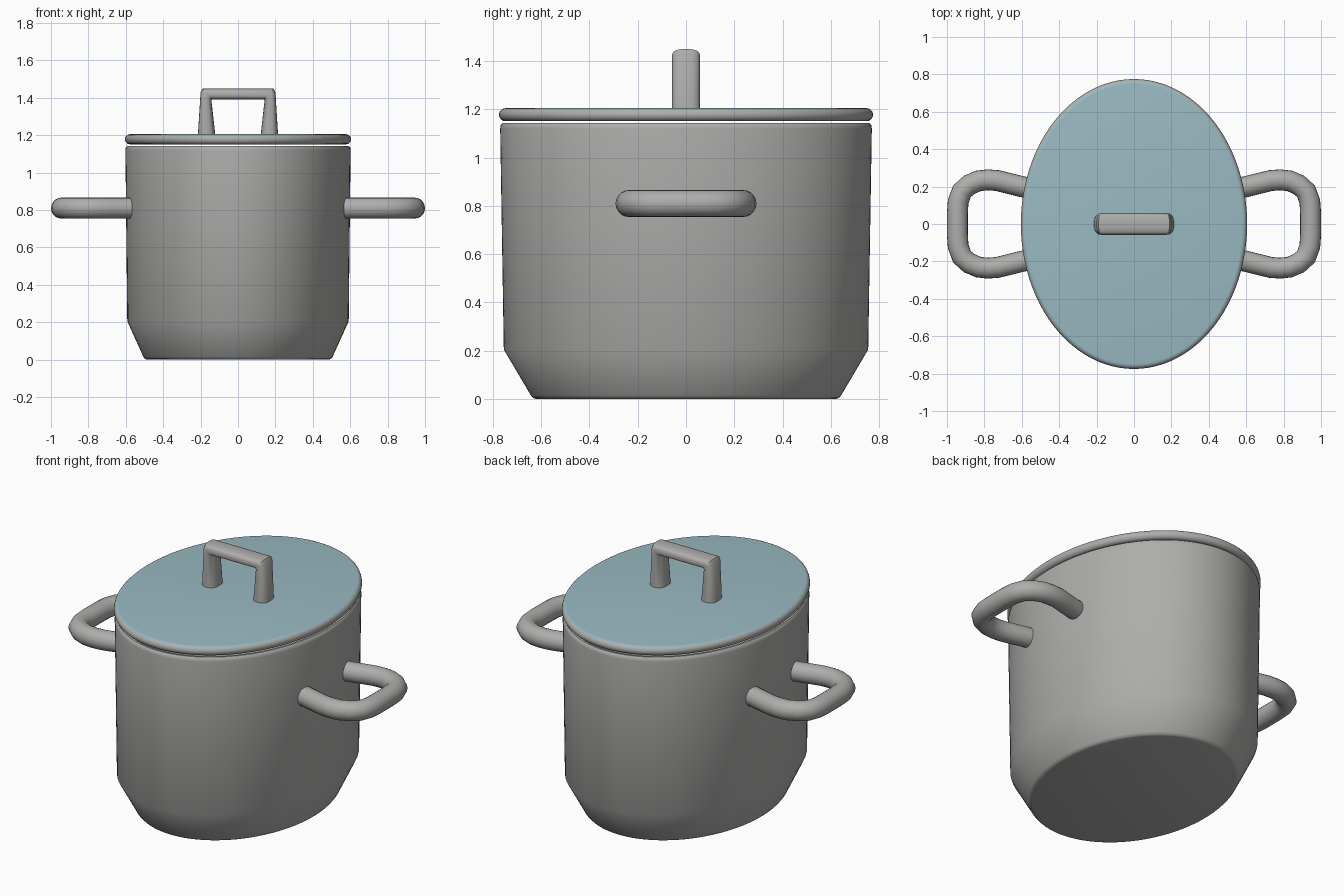
import bpy, bmesh, math
from mathutils import Vector

cube = bpy.data.objects.get("Cube")
if cube:
    bpy.data.objects.remove(cube, do_unlink=True)


def make_material(name, colour):
    mat = bpy.data.materials.new(name)
    mat.use_nodes = True
    mat.diffuse_color = (*colour, 1)
    bsdf = next(n for n in mat.node_tree.nodes if n.type == 'BSDF_PRINCIPLED')
    bsdf.inputs["Base Color"].default_value = (*colour, 1)
    return mat


steel = make_material("steel grey", (0.42, 0.42, 0.41))
glass = make_material("pale blue glass", (0.32, 0.49, 0.54))


def loft(name, rings, mats, angle=40):
    """Skin a list of equal-sized point rings and cap both ends."""
    bm = bmesh.new()
    rows = [[bm.verts.new(p) for p in ring] for ring in rings]
    n = len(rows[0])
    for a, b in zip(rows, rows[1:]):
        for i in range(n):
            j = (i + 1) % n
            bm.faces.new((a[i], a[j], b[j], b[i]))
    bm.faces.new(rows[0])
    bm.faces.new(rows[-1])
    bmesh.ops.recalc_face_normals(bm, faces=bm.faces)
    mesh = bpy.data.meshes.new(name)
    bm.to_mesh(mesh)
    bm.free()
    obj = bpy.data.objects.new(name, mesh)
    bpy.context.collection.objects.link(obj)
    for m in mats:
        mesh.materials.append(m)
    bpy.ops.object.select_all(action='DESELECT')
    obj.select_set(True)
    bpy.context.view_layer.objects.active = obj
    bpy.ops.object.shade_smooth_by_angle(angle=math.radians(angle))
    return obj


def oval(rx, ry, z, n=96):
    return [(rx * math.cos(2 * math.pi * i / n), ry * math.sin(2 * math.pi * i / n), z)
            for i in range(n)]


# Pot body: tapered foot, nearly straight wall, rolled lip, hollow inside
body_profile = [
    (0.485, 0.62, 0.0), (0.497, 0.633, 0.004), (0.506, 0.643, 0.015),
    (0.592, 0.755, 0.205), (0.602, 0.77, 1.12), (0.6, 0.768, 1.135),
    (0.592, 0.76, 1.143), (0.58, 0.748, 1.143), (0.572, 0.74, 1.13),
    (0.565, 0.728, 0.21), (0.48, 0.615, 0.03)]
loft("pot_body", [oval(*p) for p in body_profile], [steel])

# Lid: rounded steel rim around a flat pane
RIM = 0.027
rim_rings = []
for k in range(11):
    a = math.radians(-90 + 18 * k)
    out = RIM * (math.cos(a) - 1)
    rim_rings.append(oval(0.605 + out, 0.775 + out, 1.178 + RIM * math.sin(a)))
lid = loft("lid", rim_rings, [steel, glass])
for face in lid.data.polygons:
    if face.normal.z > 0.8:
        face.material_index = 1

# Lid grip: splayed legs and mitred bar, each section given by its outer and inner (x, z)
half = [((0.215, 1.19), (0.12, 1.19)), ((0.2, 1.43), (0.142, 1.385)),
        ((0.19, 1.45), (0.138, 1.39))]
sections = half + [tuple((-x, z) for x, z in s) for s in reversed(half)]


def squircle(t, power=0.75):
    c, s = math.cos(t), math.sin(t)
    return (math.copysign(abs(c) ** power, c), math.copysign(abs(s) ** power, s))


grip_rings = []
for outer, inner in sections:
    o, i = Vector((outer[0], 0, outer[1])), Vector((inner[0], 0, inner[1]))
    ring = []
    for k in range(24):
        c, s = squircle(2 * math.pi * k / 24)
        ring.append((o + i) / 2 + (o - i) / 2 * c + Vector((0, 0.058 * s, 0)))
    grip_rings.append(ring)
loft("lid_grip", grip_rings, [steel], 35)

# Side handles: round tubes swept along a loop in plan
half_path = [(0.54, 0.188), (0.6, 0.2), (0.68, 0.22), (0.73, 0.232), (0.78, 0.236),
             (0.83, 0.231), (0.88, 0.21), (0.92, 0.175), (0.94, 0.12), (0.944, 0.06)]
path = half_path + [(x, -y) for x, y in reversed(half_path)]
for side, sign in (("left", 1), ("right", -1)):
    pts = [Vector((sign * x, y, 0.81)) for x, y in path]
    rings = []
    for k, p in enumerate(pts):
        tangent = (pts[min(k + 1, len(pts) - 1)] - pts[max(k - 1, 0)]).normalized()
        across = tangent.cross(Vector((0, 0, 1)))
        rings.append([p + 0.056 * (across * math.cos(t) + Vector((0, 0, math.sin(t))))
                      for t in (2 * math.pi * j / 20 for j in range(20))])
    loft(side + "_handle", rings, [steel])
